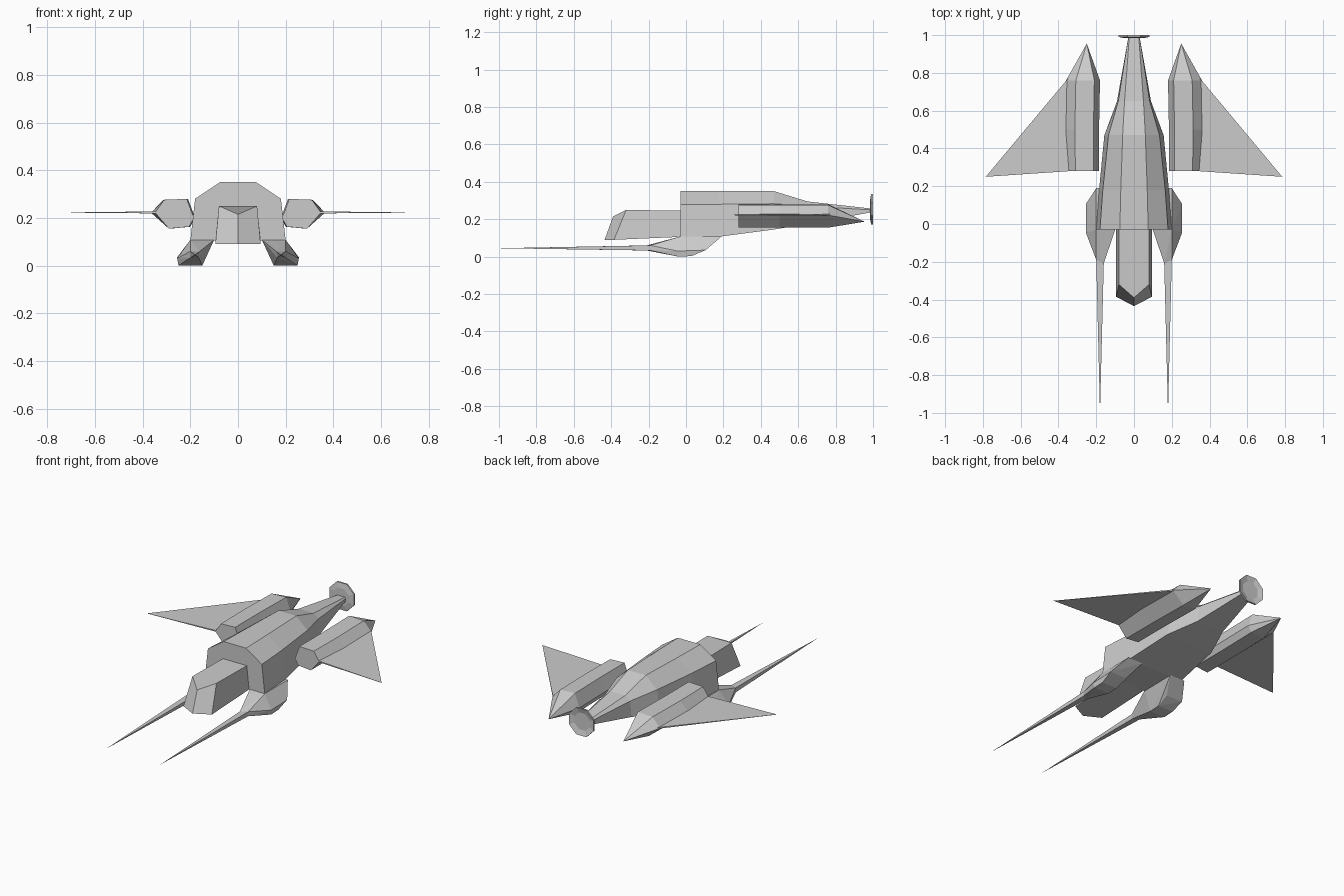
import bpy, bmesh, math

if "Cube" in bpy.data.objects:
    bpy.data.objects.remove(bpy.data.objects["Cube"])


def make_object(name, bm, mirror=False):
    bmesh.ops.recalc_face_normals(bm, faces=bm.faces)
    mesh = bpy.data.meshes.new(name)
    bm.to_mesh(mesh)
    bm.free()
    obj = bpy.data.objects.new(name, mesh)
    bpy.context.collection.objects.link(obj)
    if mirror:
        obj.modifiers.new("Mirror", 'MIRROR')
    return obj


def loft(name, rings, cap_start=True, cap_end=True, mirror=False):
    """Skin equal-sized point rings; a one-point last ring closes to a tip."""
    bm = bmesh.new()
    loops = [[bm.verts.new(p) for p in ring] for ring in rings]
    for a, b in zip(loops, loops[1:]):
        n = len(a)
        for i in range(n):
            j = (i + 1) % n
            if len(b) == 1:
                bm.faces.new((a[i], a[j], b[0]))
            else:
                bm.faces.new((a[i], a[j], b[j], b[i]))
    if cap_start:
        bm.faces.new(loops[0])
    if cap_end and len(loops[-1]) > 2:
        bm.faces.new(loops[-1])
    return make_object(name, bm, mirror)


def hull(name, points, mirror=False):
    bm = bmesh.new()
    for p in points:
        bm.verts.new(p)
    res = bmesh.ops.convex_hull(bm, input=bm.verts)
    bmesh.ops.delete(bm, geom=[v for v in bm.verts if not v.link_faces], context='VERTS')
    bmesh.ops.dissolve_limit(bm, angle_limit=math.radians(1), verts=bm.verts, edges=bm.edges)
    return make_object(name, bm, mirror)


# Main hull: half sections (y, then x/z of roof, shoulder and bottom edges)
sections = [
    (-0.03, (0.075, 0.35), (0.18, 0.28), (0.20, 0.105)),
    (0.18, (0.07, 0.35), (0.165, 0.28), (0.185, 0.107)),
    (0.47, (0.06, 0.35), (0.135, 0.283), (0.157, 0.145)),
    (0.65, (0.05, 0.295), (0.083, 0.27), (0.09, 0.175)),
    (0.99, (0.025, 0.257), (0.03, 0.25), (0.03, 0.237)),
]
loft("main_hull", [[(x, y, z) for x, z in half] + [(-x, y, z) for x, z in reversed(half)]
                   for y, *half in sections])

# Cockpit: upper and lower five-sided outlines with a pointed front
top = [(-0.08, 0.0, 0.245), (-0.08, -0.32, 0.25), (0, -0.39, 0.215),
       (0.08, -0.32, 0.25), (0.08, 0.0, 0.245)]
bottom = [(-0.095, 0.0, 0.107), (-0.095, -0.385, 0.09), (0, -0.435, 0.09),
          (0.095, -0.385, 0.09), (0.095, 0.0, 0.107)]
loft("cockpit", [bottom, top])

# Engine pods: hexagonal prisms with pointed tails
pod = [(0.215, 0.28), (0.313, 0.276), (0.365, 0.222),
       (0.29, 0.155), (0.205, 0.163), (0.185, 0.20)]
rear = [(0.215, 0.28), (0.31, 0.276), (0.348, 0.222),
        (0.29, 0.155), (0.205, 0.163), (0.185, 0.20)]
loft("engine_pod", [[(x, 0.28, z) for x, z in rear],
                    [(x, 0.50, z) for x, z in pod],
                    [(x - 0.005, 0.76, z) for x, z in pod],
                    [(0.25, 0.955, 0.187)]], mirror=True)

# Wings: thin triangles tapering to a point
hull("wing", [(x, y, 0.223 + dz) for dz in (-0.004, 0.004)
              for x, y in ((0.34, 0.28), (0.35, 0.77))] + [(0.785, 0.25, 0.223)],
     mirror=True)

# Lower gun housings
muzzle = [(0.20, -0.19, 0.06), (0.20, -0.19, 0.033), (0.165, -0.21, 0.033), (0.16, -0.21, 0.06)]
hull("gun_housing", [
    (0.20, 0.19, 0.108), (0.10, 0.19, 0.108), (0.20, -0.03, 0.108), (0.10, -0.03, 0.108),
    (0.255, 0.105, 0.035), (0.255, -0.045, 0.03), (0.15, 0.10, 0.037),
    (0.25, -0.04, 0.0), (0.15, -0.04, 0.0), (0.25, 0.03, 0.003), (0.15, 0.03, 0.003),
    *muzzle], mirror=True)

# Long needle barrels
loft("gun_barrel", [muzzle, [(0.18, -1.0, 0.045)]], mirror=True)


# Shallow octagonal tail dish
def octagon(r, y):
    return [(r * math.cos(math.radians(22.5 + 45 * i)), y,
             0.253 + r * math.sin(math.radians(22.5 + 45 * i))) for i in range(8)]


loft("tail_dish", [octagon(0.055, 0.984), octagon(0.088, 0.99), octagon(0.088, 1.0),
                   octagon(0.055, 0.991)])
